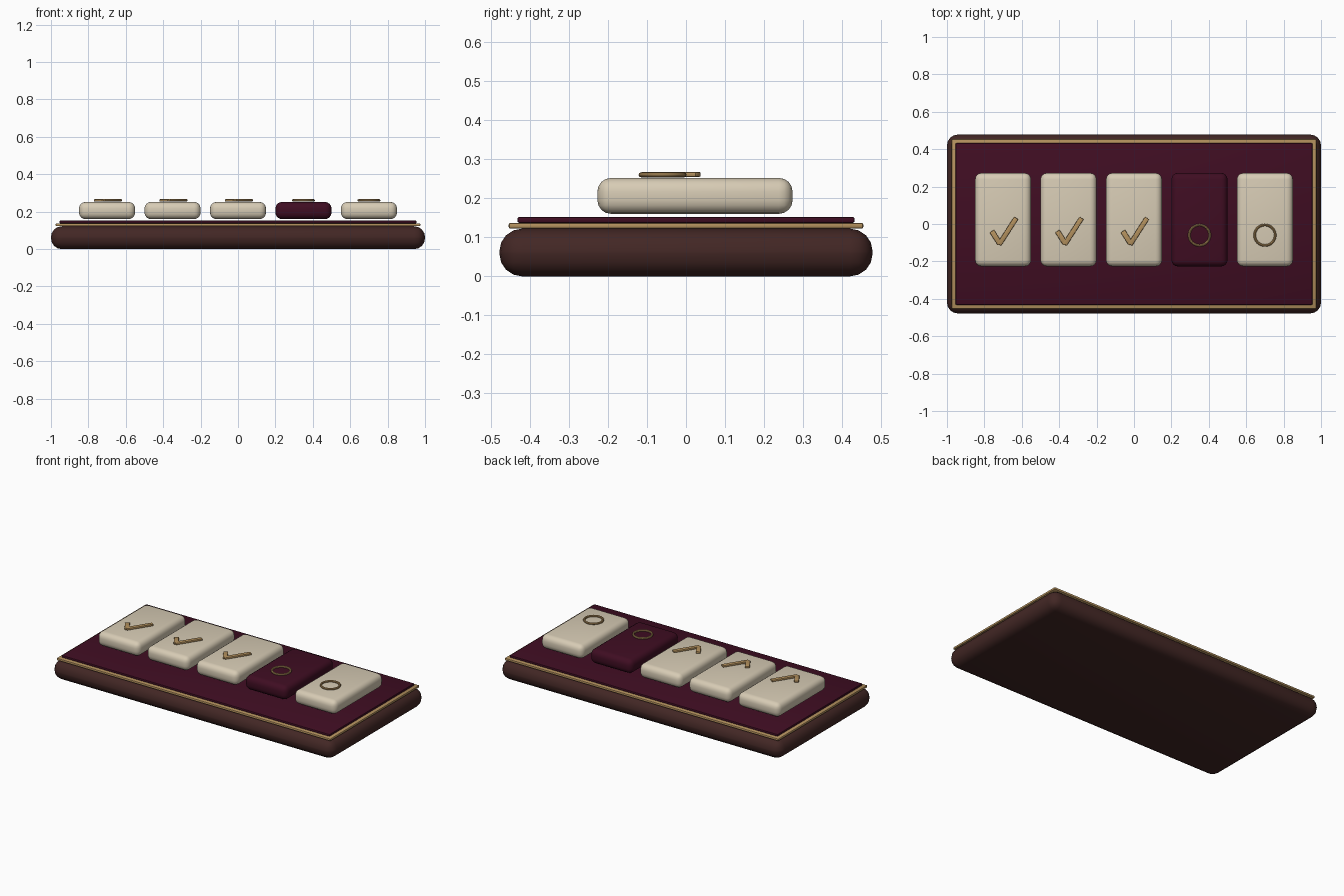
import bpy, math

if "Cube" in bpy.data.objects:
    bpy.data.objects.remove(bpy.data.objects["Cube"])


def material(name, rgb):
    m = bpy.data.materials.new(name)
    m.diffuse_color = (*rgb, 1)
    m.use_nodes = True
    m.node_tree.nodes["Principled BSDF"].inputs["Base Color"].default_value = m.diffuse_color
    return m


WOOD = material("dark wood", (0.055, 0.020, 0.018))
GOLD = material("brass", (0.45, 0.28, 0.11))
FELT = material("burgundy", (0.050, 0.004, 0.016))
IVORY = material("ivory", (0.68, 0.60, 0.46))


def finish(ob, name, mat):
    ob.name = name
    ob.data.materials.append(mat)
    bpy.ops.object.shade_smooth_by_angle(angle=math.radians(35))
    return ob


def box(name, mat, centre, size, bevel=0.0, segments=3, angle=0.0):
    """Box with rounded edges, turned about z."""
    bpy.ops.mesh.primitive_cube_add(size=1, location=centre, rotation=(0, 0, angle))
    ob = bpy.context.object
    ob.scale = size
    bpy.ops.object.transform_apply(location=False, rotation=False, scale=True)
    if bevel:
        mod = ob.modifiers.new("round", 'BEVEL')
        mod.width = bevel
        mod.segments = segments
        bpy.ops.object.modifier_apply(modifier=mod.name)
    return finish(ob, name, mat)


def bar(name, start, end, width, z, height):
    """Flat stroke between two points."""
    dx, dy = end[0] - start[0], end[1] - start[1]
    box(name, GOLD, ((start[0] + end[0]) / 2, (start[1] + end[1]) / 2, z),
        (math.hypot(dx, dy), width, height), 0.004, 2, math.atan2(dy, dx))


# Tray: rounded wooden base, brass trim plate and cloth top
box("tray_base", WOOD, (0, 0, 0.061), (2.0, 0.956, 0.122), 0.058, 4)
box("brass_trim", GOLD, (0, 0, 0.1295), (1.95, 0.908, 0.015), 0.005, 2)
box("cloth_top", FELT, (0, 0, 0.1445), (1.908, 0.864, 0.015), 0.005, 2)

# Five tiles: three with a tick, two with a ring
for i in range(5):
    x = (i - 2) * 0.35
    box(f"tile_{i + 1}", FELT if i == 3 else IVORY,
        (x, 0.023, 0.206), (0.30, 0.50, 0.092), 0.035, 4)
    if i < 3:
        bar(f"tick_short_{i + 1}", (x - 0.060, -0.038), (x - 0.016, -0.108), 0.028, 0.260, 0.013)
        bar(f"tick_long_{i + 1}", (x - 0.021, -0.110), (x + 0.070, 0.032), 0.026, 0.261, 0.013)
    else:
        bpy.ops.mesh.primitive_torus_add(location=(x, -0.06, 0.260), major_radius=0.055,
                                         minor_radius=0.0065, major_segments=32, minor_segments=8)
        finish(bpy.context.object, f"ring_{i + 1}", GOLD)
